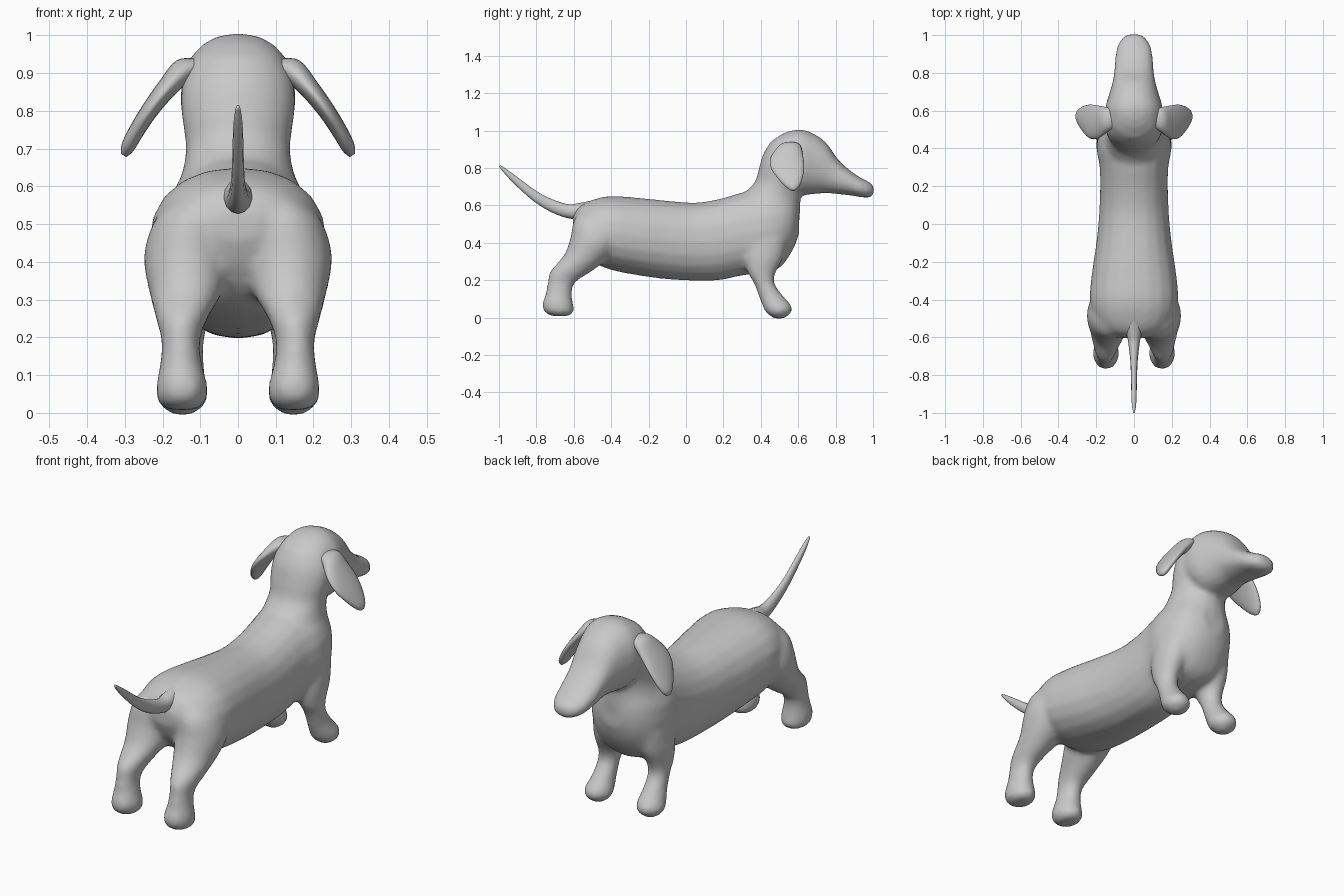
import bpy, bmesh, math
from mathutils import Vector

grey = bpy.data.materials.new("plain grey")
grey.diffuse_color = (0.58, 0.58, 0.58, 1)


def spline(rows, steps=4):
    """Catmull-Rom interpolation through rows of numbers."""
    out = []
    for i in range(len(rows) - 1):
        a, b, c, d = (rows[max(i - 1, 0)], rows[i], rows[i + 1], rows[min(i + 2, len(rows) - 1)])
        for s in range(steps):
            t = s / steps
            out.append([q + 0.5 * t * (r - p + t * (2 * p - 5 * q + 4 * r - w + t * (3 * (q - r) + w - p)))
                        for p, q, r, w in zip(a, b, c, d)])
    return out + [list(rows[-1])]


def loft(bm, rings, sides=20, power=1.0):
    """Skin a closed tube over rings given as (centre, half axis u, half axis v)."""
    def bend(x):
        return math.copysign(abs(x) ** power, x)
    loops = []
    for c, u, v in rings:
        angles = [2 * math.pi * k / sides for k in range(sides)]
        loops.append([bm.verts.new(Vector(c) + Vector(u) * bend(math.cos(a)) + Vector(v) * bend(math.sin(a)))
                      for a in angles])
    for lo, hi in zip(loops, loops[1:]):
        for k in range(sides):
            n = (k + 1) % sides
            bm.faces.new((lo[k], lo[n], hi[n], hi[k]))
    bm.faces.new(loops[0])
    bm.faces.new(loops[-1])


def along_y(rows):
    """Rows (y, z low, z high, half width) to upright rings."""
    return [((0, y, (a + b) / 2), (w, 0, 0), (0, 0, (b - a) / 2)) for y, a, b, w in spline(rows)]


def along_z(rows, side=1):
    """Rows (z, y back, y front, x inner, x outer) to level rings."""
    return [((side * (p + q) / 2, (a + b) / 2, z), ((q - p) / 2, 0, 0), (0, (b - a) / 2, 0))
            for z, a, b, p, q in spline(rows)]


def finish(name, bm):
    bmesh.ops.recalc_face_normals(bm, faces=bm.faces)
    me = bpy.data.meshes.new(name)
    bm.to_mesh(me)
    bm.free()
    me.materials.append(grey)
    me.shade_smooth()
    ob = bpy.data.objects.new(name, me)
    bpy.context.collection.objects.link(ob)
    return ob


# Body: trunk, neck, head and legs fused into one skin
bm = bmesh.new()
trunk = [(-0.605, 0.46, 0.54, 0.06), (-0.57, 0.38, 0.595, 0.15), (-0.5, 0.30, 0.63, 0.21),
         (-0.4, 0.255, 0.65, 0.235), (-0.25, 0.225, 0.64, 0.222), (-0.1, 0.205, 0.625, 0.20),
         (0.05, 0.197, 0.615, 0.185), (0.18, 0.2, 0.635, 0.18), (0.3, 0.225, 0.67, 0.182),
         (0.4, 0.235, 0.69, 0.198), (0.5, 0.265, 0.69, 0.18), (0.57, 0.36, 0.66, 0.13),
         (0.605, 0.45, 0.6, 0.06)]
loft(bm, along_y(trunk), power=0.9)
neck = [(0.42, 0.3, 0.59, -0.16, 0.16), (0.55, 0.27, 0.61, -0.175, 0.175), (0.65, 0.30, 0.613, -0.145, 0.145),
        (0.72, 0.365, 0.615, -0.14, 0.14), (0.8, 0.39, 0.63, -0.152, 0.152), (0.88, 0.415, 0.66, -0.148, 0.148),
        (0.95, 0.46, 0.66, -0.115, 0.115)]
loft(bm, along_z(neck))
head = [(0.445, 0.8, 0.91, 0.07), (0.5, 0.72, 0.975, 0.13), (0.6, 0.66, 1.007, 0.154),
        (0.68, 0.66, 0.985, 0.134), (0.75, 0.665, 0.935, 0.114), (0.81, 0.66, 0.85, 0.105),
        (0.88, 0.653, 0.785, 0.1), (0.94, 0.643, 0.745, 0.09), (0.985, 0.643, 0.722, 0.062),
        (1.005, 0.66, 0.7, 0.03)]
loft(bm, along_y(head), power=0.9)
hind = [(0.59, -0.54, -0.44, 0.06, 0.13), (0.52, -0.6, -0.37, 0.025, 0.215), (0.42, -0.62, -0.34, 0.02, 0.25),
        (0.33, -0.655, -0.4, 0.035, 0.238), (0.25, -0.725, -0.5, 0.08, 0.218), (0.19, -0.74, -0.59, 0.1, 0.203),
        (0.13, -0.75, -0.61, 0.095, 0.207), (0.07, -0.77, -0.602, 0.08, 0.217), (0.03, -0.757, -0.6, 0.085, 0.213),
        (0.008, -0.72, -0.63, 0.11, 0.185)]
fore = [(0.42, 0.32, 0.54, 0.05, 0.195), (0.32, 0.31, 0.52, 0.06, 0.2), (0.24, 0.33, 0.48, 0.08, 0.195),
        (0.18, 0.365, 0.475, 0.09, 0.192), (0.11, 0.39, 0.525, 0.088, 0.198), (0.06, 0.41, 0.567, 0.08, 0.213),
        (0.025, 0.43, 0.562, 0.085, 0.21), (-0.005, 0.47, 0.525, 0.12, 0.175)]
for side in (-1, 1):
    loft(bm, along_z(hind, side))
    loft(bm, along_z(fore, side))
body = finish("body", bm)
fuse = body.modifiers.new("fuse", 'REMESH')
fuse.mode = 'VOXEL'
fuse.voxel_size = 0.014
fuse.use_smooth_shade = True
soften = body.modifiers.new("soften", 'SMOOTH')
soften.factor = 0.5
soften.iterations = 8

# Ears: flat drooping flaps; rows are x, z, y, half length in y, half thickness
flap = [(0.09, 0.925, 0.56, 0.035, 0.025), (0.135, 0.915, 0.555, 0.06, 0.034), (0.19, 0.858, 0.54, 0.087, 0.027),
        (0.235, 0.80, 0.543, 0.089, 0.023), (0.27, 0.745, 0.557, 0.066, 0.021),
        (0.293, 0.703, 0.568, 0.038, 0.018), (0.303, 0.682, 0.572, 0.012, 0.008)]
for side, name in ((-1, "left_ear"), (1, "right_ear")):
    bm = bmesh.new()
    loft(bm, [((side * x, y, z), (0, l, 0), (side * 0.83 * t, 0, 0.56 * t)) for x, z, y, l, t in spline(flap)])
    finish(name, bm)

# Tail: tapering upward curve; rows are y, z, half width, half height
tail = [(-0.46, 0.6, 0.03, 0.035), (-0.56, 0.572, 0.04, 0.042), (-0.63, 0.569, 0.03, 0.037),
        (-0.72, 0.6, 0.02, 0.032), (-0.81, 0.652, 0.016, 0.026), (-0.9, 0.725, 0.014, 0.02),
        (-0.96, 0.778, 0.011, 0.013), (-0.997, 0.812, 0.005, 0.005)]
bm = bmesh.new()
path = spline(tail)
rings = []
for i, (y, z, w, h) in enumerate(path):
    a, b = path[max(i - 1, 0)], path[min(i + 1, len(path) - 1)]
    d = Vector((0, b[0] - a[0], b[1] - a[1])).normalized()
    rings.append(((0, y, z), (w, 0, 0), (0, -d.z * h, d.y * h)))
loft(bm, rings, sides=12)
finish("tail", bm)
